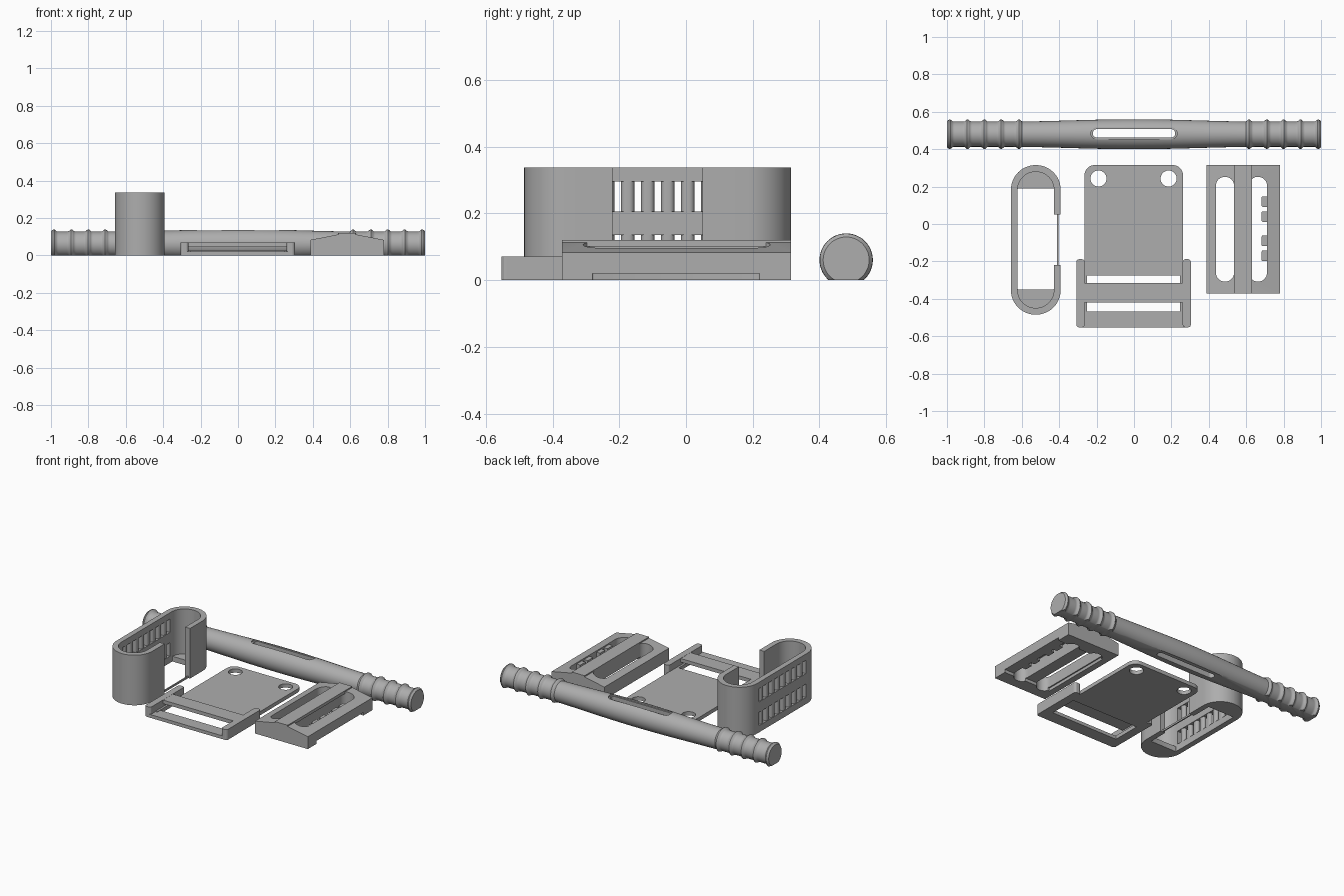
import bpy, bmesh, math
from mathutils import Vector

cube = bpy.data.objects.get("Cube")
if cube:
    bpy.data.objects.remove(cube, do_unlink=True)

grey = bpy.data.materials.new("plain grey plastic")
grey.use_nodes = True
COLOR = (0.42, 0.42, 0.42, 1)
grey.diffuse_color = COLOR
grey.node_tree.nodes["Principled BSDF"].inputs["Base Color"].default_value = COLOR


def finish(name, bm):
    bmesh.ops.recalc_face_normals(bm, faces=bm.faces)
    mesh = bpy.data.meshes.new(name)
    bm.to_mesh(mesh)
    bm.free()
    mesh.materials.append(grey)
    ob = bpy.data.objects.new(name, mesh)
    bpy.context.collection.objects.link(ob)
    return ob


def prism(name, outline, lo, hi, axis="z"):
    """Extrude a 2D outline along z (xy outline) or y (xz outline)."""
    bm = bmesh.new()
    place = (lambda a, b, t: (a, b, t)) if axis == "z" else (lambda a, b, t: (a, t, b))
    face = bm.faces.new([bm.verts.new(place(a, b, lo)) for a, b in outline])
    ext = bmesh.ops.extrude_face_region(bm, geom=[face])
    move = Vector(place(0, 0, hi - lo))
    bmesh.ops.translate(bm, vec=move, verts=[g for g in ext["geom"] if isinstance(g, bmesh.types.BMVert)])
    return finish(name, bm)


def rounded(x0, x1, y0, y1, r, steps=8):
    pts = []
    corners = [(x1 - r, y1 - r), (x0 + r, y1 - r), (x0 + r, y0 + r), (x1 - r, y0 + r)]
    for q, (cx, cy) in enumerate(corners):
        for i in range(steps + 1):
            a = math.pi / 2 * (q + i / steps)
            pts.append((cx + r * math.cos(a), cy + r * math.sin(a)))
    return pts


def block(name, x0, x1, y0, y1, z0, z1, r=0.004):
    return prism(name, rounded(x0, x1, y0, y1, r, 3), z0, z1)


def boolean(ob, other, mode="DIFFERENCE"):
    mod = ob.modifiers.new(mode.lower(), "BOOLEAN")
    mod.operation, mod.object, mod.solver = mode, other, "EXACT"
    bpy.context.view_layer.objects.active = ob
    bpy.ops.object.modifier_apply(modifier=mod.name)
    bpy.data.objects.remove(other, do_unlink=True)


def smooth(ob, angle=35):
    bpy.ops.object.select_all(action="DESELECT")
    ob.select_set(True)
    bpy.context.view_layer.objects.active = ob
    bpy.ops.object.shade_smooth_by_angle(angle=math.radians(angle))


# Ribbed handle: lathe along x, flattened underneath
RIBS = [0.615, 0.71, 0.80, 0.89, 0.985]


def handle_radius(x):
    x = abs(x)
    core = 0.067 + 0.013 * (0.5 + 0.5 * math.cos(math.pi * min(x / 0.7, 1)))
    return max(core, 0.065 + 0.015 * max(math.exp(-((x - c) / 0.013) ** 2) for c in RIBS))


half = [i * 0.05 for i in range(12)] + [0.58 + i * 0.006 for i in range(71)]
stations = [-x for x in reversed(half[1:])] + half
bm = bmesh.new()
SIDES = 48
rings = []
for x in stations:
    r = handle_radius(x)
    angles = [2 * math.pi * i / SIDES for i in range(SIDES)]
    rings.append([bm.verts.new((x, 0.48 + r * math.cos(a), 0.06 + r * math.sin(a))) for a in angles])
for a, b in zip(rings, rings[1:]):
    for i in range(SIDES):
        j = (i + 1) % SIDES
        bm.faces.new((a[i], a[j], b[j], b[i]))
bm.faces.new(rings[0])
bm.faces.new(rings[-1])
cut = bmesh.ops.bisect_plane(bm, geom=bm.verts[:] + bm.edges[:] + bm.faces[:], plane_co=(0, 0, 0),
                             plane_no=(0, 0, -1), clear_outer=True)
bmesh.ops.holes_fill(bm, edges=[e for e in bm.edges if e.is_boundary])
handle = finish("handle", bm)
boolean(handle, prism("handle_slot", rounded(-0.22, 0.22, 0.463, 0.507, 0.02), -0.1, 0.3))
boolean(handle, prism("handle_slot_rim", rounded(-0.23, 0.23, 0.453, 0.517, 0.03), 0.125, 0.3))
smooth(handle)

# Oval clip with an open side and two barred windows
clip = prism("clip", rounded(-0.658, -0.392, -0.485, 0.315, 0.132, 12), 0, 0.337)
boolean(clip, prism("clip_hollow", rounded(-0.622, -0.428, -0.449, 0.279, 0.096, 12), 0.035, 0.5))
boolean(clip, block("clip_floor_opening", -0.622, -0.428, -0.35, 0.19, -0.1, 0.1))
boolean(clip, block("clip_mouth", -0.45, -0.3, -0.22, 0.05, -0.1, 0.5))
WINDOWS = [(0.045, 0.135), (0.205, 0.295)]
for z0, z1 in WINDOWS:
    boolean(clip, block("clip_window", -0.7, -0.6, -0.335, 0.165, z0, z1))
smooth(clip)
for z0, z1 in WINDOWS:
    for i in range(8):
        y = -0.295 + i * 0.06
        bar = prism("clip_window_bar", rounded(-0.655, -0.625, y - 0.02, y + 0.02, 0.0149, 4), z0 - 0.004, z1 + 0.004)
        smooth(bar)
block("clip_mouth_web", -0.413, -0.405, -0.23, 0.06, 0, 0.012, 0.001)

# Buckle: plate with two holes, side rails and cross bars
plate = prism("buckle_plate", rounded(-0.265, 0.262, -0.33, 0.315, 0.055), 0, 0.025)
for x in (-0.19, 0.185):
    boolean(plate, prism("plate_hole", rounded(x - 0.043, x + 0.043, 0.2, 0.286, 0.0429), -0.1, 0.2))
boolean(plate, block("plate_end", -0.4, 0.4, -0.5, -0.275, -0.1, 0.2))
smooth(plate)
for x0, x1 in ((-0.308, -0.264), (0.26, 0.304)):
    block("buckle_rail", x0, x1, -0.553, -0.188, 0, 0.07, 0.015)
for x0, x1 in ((-0.27, -0.25), (0.246, 0.266)):
    block("buckle_slot_end", x0, x1, -0.5, -0.27, 0, 0.025)
block("buckle_cross_bar", -0.27, 0.266, -0.42, -0.315, 0.045, 0.069)
block("buckle_front_bar", -0.28, 0.276, -0.553, -0.467, 0, 0.022)

# Strap adjuster: low roofed body with two slots and a central ridge
roof = [(0.387, 0), (0.78, 0), (0.78, 0.083), (0.632, 0.112), (0.535, 0.112), (0.387, 0.083)]
adjuster = prism("adjuster", roof, -0.372, 0.315, "y")
boolean(adjuster, prism("left_slot", rounded(0.438, 0.535, -0.308, 0.252, 0.047), -0.1, 0.3))
boolean(adjuster, prism("right_slot", rounded(0.614, 0.711, -0.308, 0.252, 0.047), -0.1, 0.3))
boolean(adjuster, block("underside_channel", 0.43, 0.9, -0.28, 0.22, -0.1, 0.02))
smooth(adjuster)
block("adjuster_ridge", 0.535, 0.63, -0.372, 0.315, 0.1, 0.12, 0.002)
for y in (0.12, 0.04, -0.09, -0.17):
    block("adjuster_tooth", 0.683, 0.715, y - 0.028, y + 0.028, 0.02, 0.088)
